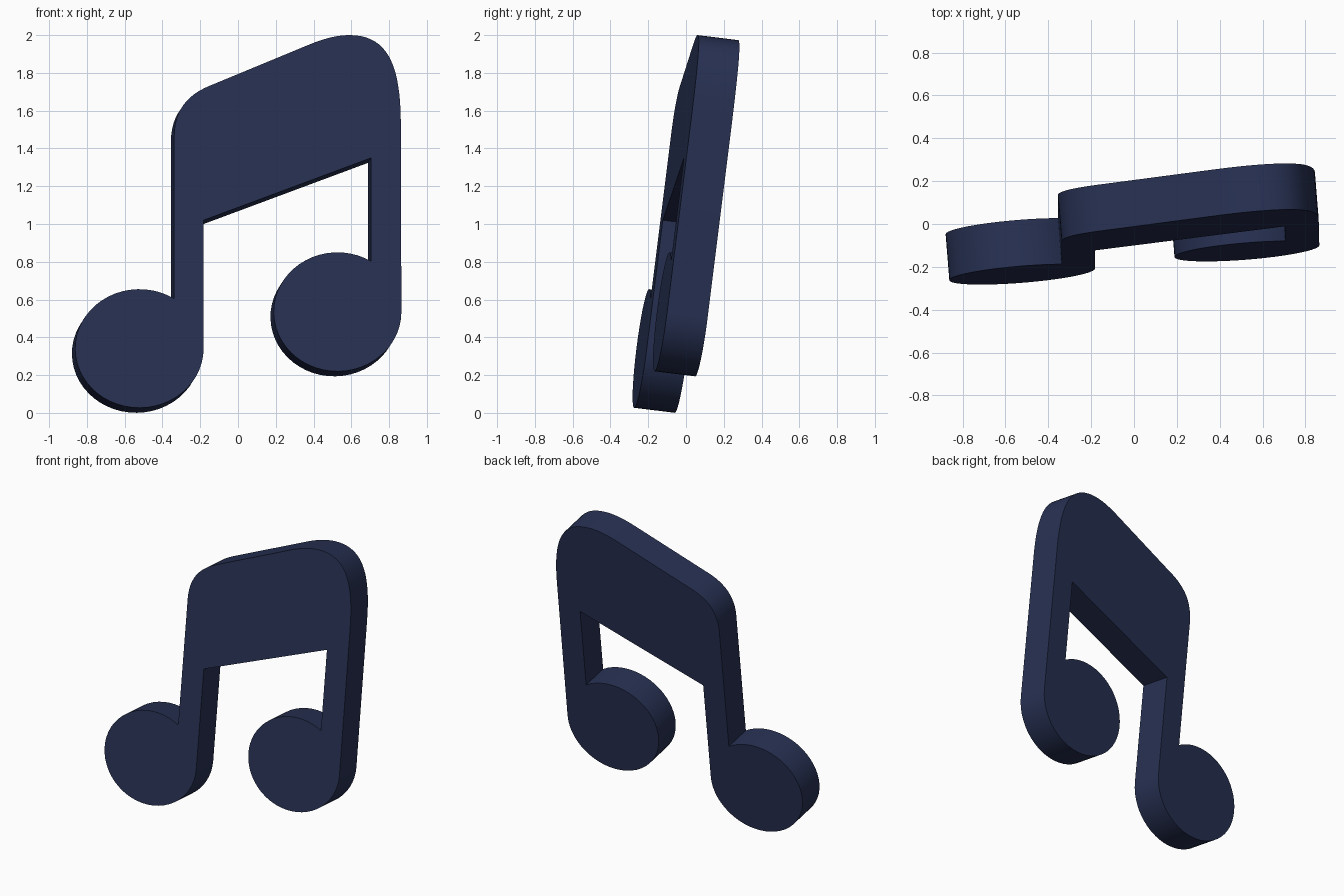
import bpy, bmesh, math
from mathutils import Vector
from mathutils.geometry import interpolate_bezier

if "Cube" in bpy.data.objects:
    bpy.data.objects.remove(bpy.data.objects["Cube"])

# Leaning plate: front face plane y = A*x + B*z + C, thickness along its normal
A, B, C = 0.08, 0.125, -0.236
DEPTH = Vector((-0.0173, 0.215, -0.0265))


def head(cx, cz, stem_x, rx=0.34, rz=0.314, n=44):
    """Oval note head, clockwise from its right side round to the stem's inner corner."""
    end = 2 * math.pi - math.acos((stem_x - cx) / rx)
    return [(cx + rx * math.cos(end * i / n), cz - rz * math.sin(end * i / n))
            for i in range(n + 1)]


def bezier(a, b, c, d, n=14):
    pts = interpolate_bezier(*[Vector((*p, 0)) for p in (a, b, c, d)], n)
    return [(p.x, p.y) for p in pts]


# Outline of the front face, clockwise in x and z
outline = head(-0.522, 0.341, -0.338)                                   # left head
outline += bezier((-0.338, 1.46), (-0.338, 1.62), (-0.25, 1.695), (-0.13, 1.74))
outline += bezier((0.37, 1.947), (0.45, 1.98), (0.52, 2.0), (0.59, 2.0))  # beam top
outline += bezier((0.59, 2.0), (0.80, 2.0), (0.862, 1.83), (0.862, 1.52), 20)[1:]
outline += head(0.527, 0.535, 0.705, 0.338, 0.315)                       # right head
outline += [(0.705, 1.35), (-0.182, 1.02)]                               # beam underside

# Extrude the outline into a solid plate
bm = bmesh.new()
face = bm.faces.new([bm.verts.new((x, A * x + B * z + C, z)) for x, z in outline])
ext = bmesh.ops.extrude_face_region(bm, geom=[face], use_keep_orig=True)
bmesh.ops.translate(bm, vec=DEPTH,
                    verts=[g for g in ext["geom"] if isinstance(g, bmesh.types.BMVert)])
bmesh.ops.recalc_face_normals(bm, faces=bm.faces[:])
mesh = bpy.data.meshes.new("beamed_music_note")
bm.to_mesh(mesh)
bm.free()
note = bpy.data.objects.new("beamed_music_note", mesh)
bpy.context.collection.objects.link(note)

# Dark navy material
navy = bpy.data.materials.new("navy")
navy.diffuse_color = (0.02, 0.03, 0.085, 1)
navy.use_nodes = True
navy.node_tree.nodes["Principled BSDF"].inputs["Base Color"].default_value = navy.diffuse_color
mesh.materials.append(navy)

# Smooth rim, crisp edges
bpy.context.view_layer.objects.active = note
note.select_set(True)
bpy.ops.object.shade_smooth_by_angle(angle=math.radians(30))
